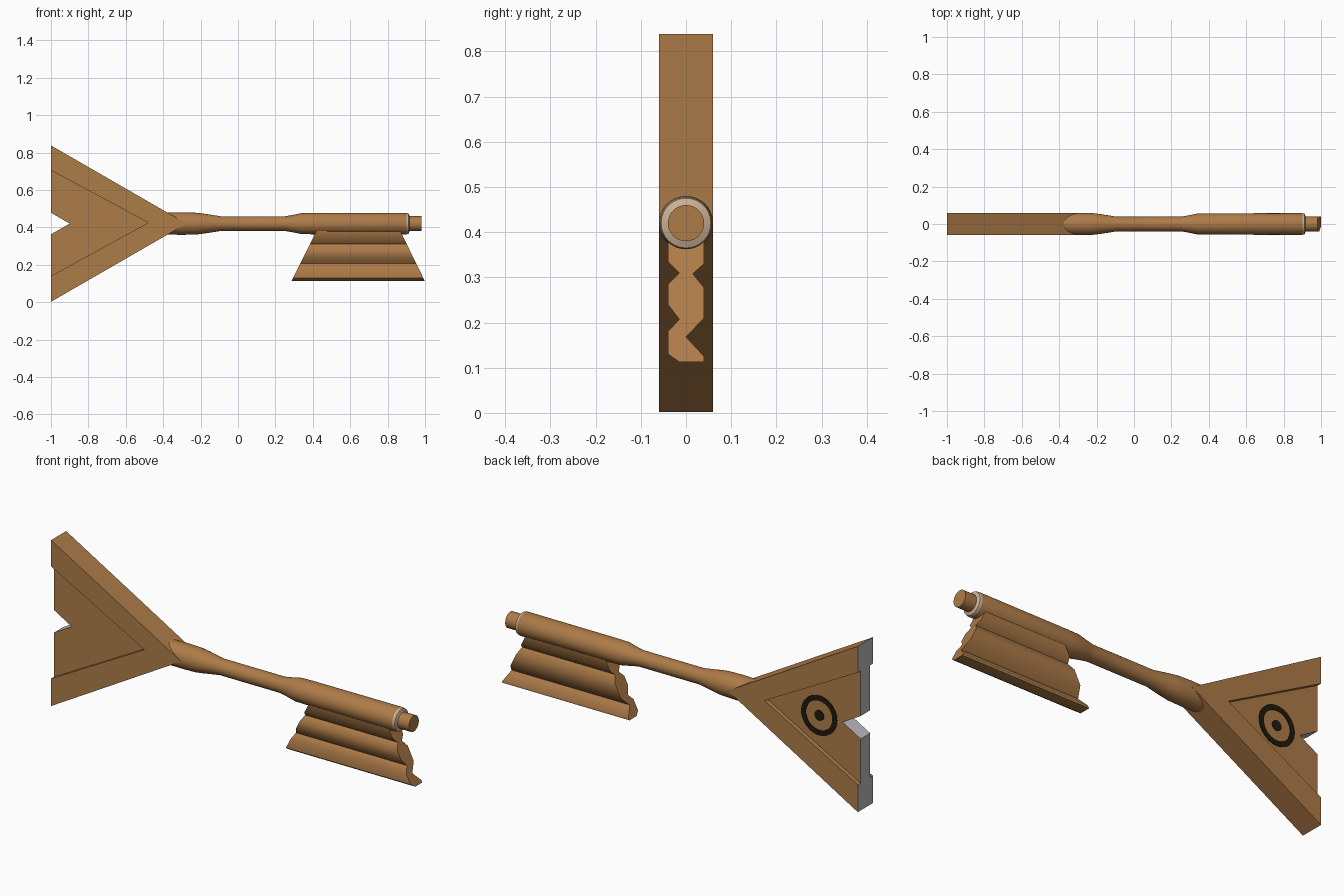
import bpy, bmesh, math

if "Cube" in bpy.data.objects:
    bpy.data.objects.remove(bpy.data.objects["Cube"])

CZ = 0.42  # height of the shaft axis


def material(name, rgb):
    m = bpy.data.materials.new(name)
    m.diffuse_color = (*rgb, 1)
    m.use_nodes = True
    m.node_tree.nodes["Principled BSDF"].inputs["Base Color"].default_value = m.diffuse_color
    return m


BRONZE = material("bronze_brown", (0.42, 0.20, 0.065))
GREY = material("light_grey", (0.50, 0.50, 0.52))
TAN = material("pale_tan", (0.60, 0.43, 0.30))
DARK = material("dark_brown", (0.014, 0.010, 0.004))


def finish(name, bm, mats, rule=None, angle=30):
    """Make an object; rule(face) returns True for the second material."""
    bmesh.ops.recalc_face_normals(bm, faces=bm.faces)
    bm.normal_update()
    if rule:
        for f in bm.faces:
            f.material_index = 1 if rule(f) else 0
    me = bpy.data.meshes.new(name)
    bm.to_mesh(me)
    bm.free()
    for m in mats:
        me.materials.append(m)
    ob = bpy.data.objects.new(name, me)
    bpy.context.collection.objects.link(ob)
    bpy.ops.object.select_all(action='DESELECT')
    ob.select_set(True)
    bpy.context.view_layer.objects.active = ob
    bpy.ops.object.shade_smooth_by_angle(angle=math.radians(angle))
    return ob


def loft(sections, cap=True):
    """Skin a list of matching closed sections."""
    bm = bmesh.new()
    rings = [[bm.verts.new(p) for p in s] for s in sections]
    n = len(rings[0])
    pairs = list(zip(rings, rings[1:]))
    if cap:
        bm.faces.new(rings[0])
        bm.faces.new(rings[-1])
    else:
        pairs.append((rings[-1], rings[0]))
    for a, b in pairs:
        for i in range(n):
            j = (i + 1) % n
            bm.faces.new((a[i], a[j], b[j], b[i]))
    return bm


def plate(outline, y0, y1):
    return loft([[(x, y, z) for x, z in outline] for y in (y0, y1)])


def circle_xz(cx, cz, r, y, n=40):
    return [(cx + r * math.cos(math.tau * i / n), y,
             cz + r * math.sin(math.tau * i / n)) for i in range(n)]


# Triangular bow frame, grey on its cut ends
frame = [(-1, 0.838), (-0.275, CZ), (-1, 0.002), (-1, 0.14), (-0.48, 0.425), (-1, 0.705)]
finish("bow_frame", plate(frame, -0.06, 0.06), [BRONZE, GREY],
       lambda f: f.normal.x < -0.9)

# Recessed panel with a notch, grey on its cut edges
panel = [(-1, 0.715), (-0.46, 0.425), (-1, 0.13), (-1, 0.363), (-0.9, CZ), (-1, 0.478)]
finish("bow_panel", plate(panel, -0.038, 0.038), [BRONZE, GREY],
       lambda f: f.normal.x < -0.4)

# Round shaft with a narrow waist and a stepped tip
profile = [(-0.40, 0.058), (-0.30, 0.060), (-0.22, 0.058), (-0.18, 0.053), (-0.09, 0.039),
           (0.25, 0.039), (0.28, 0.044), (0.34, 0.056), (0.40, 0.057), (0.90, 0.058),
           (0.912, 0.055), (0.918, 0.040), (0.98, 0.040)]
N = 40
shaft = loft([[(x, r * math.cos(math.tau * i / N), CZ + r * math.sin(math.tau * i / N))
               for i in range(N)] for x, r in profile])
finish("shaft", shaft, [BRONZE, TAN],
       lambda f: 0.90 < f.calc_center_median().x < 0.917)

# Key bit: wavy cross-section with slanted ends
wave = [(-0.04, 0.40), (-0.04, 0.335), (-0.015, 0.31), (-0.04, 0.285), (-0.04, 0.24),
        (-0.015, 0.207), (-0.04, 0.18), (-0.04, 0.13), (-0.015, 0.113),
        (0.04, 0.113), (0.04, 0.125), (0.0, 0.168), (0.04, 0.21), (0.04, 0.277),
        (0.015, 0.308), (0.04, 0.33), (0.04, 0.40)]
left = [(0.415 - (0.37 - z) * 0.50, y, z) for y, z in wave]
right = [(0.873 + (0.37 - z) * 0.49, y, z) for y, z in wave]
finish("key_bit", loft([left, right]), [BRONZE], angle=55)

# Painted ring and dot on the back of the panel
EX, Y0, Y1 = -0.77, 0.036, 0.041
ring = loft([circle_xz(EX, CZ, r, y) for r, y in
             ((0.10, Y0), (0.10, Y1), (0.074, Y1), (0.074, Y0))], cap=False)
finish("painted_ring", ring, [DARK])
finish("painted_dot", loft([circle_xz(EX, CZ, 0.026, y, 24) for y in (Y0, Y1)]), [DARK])
